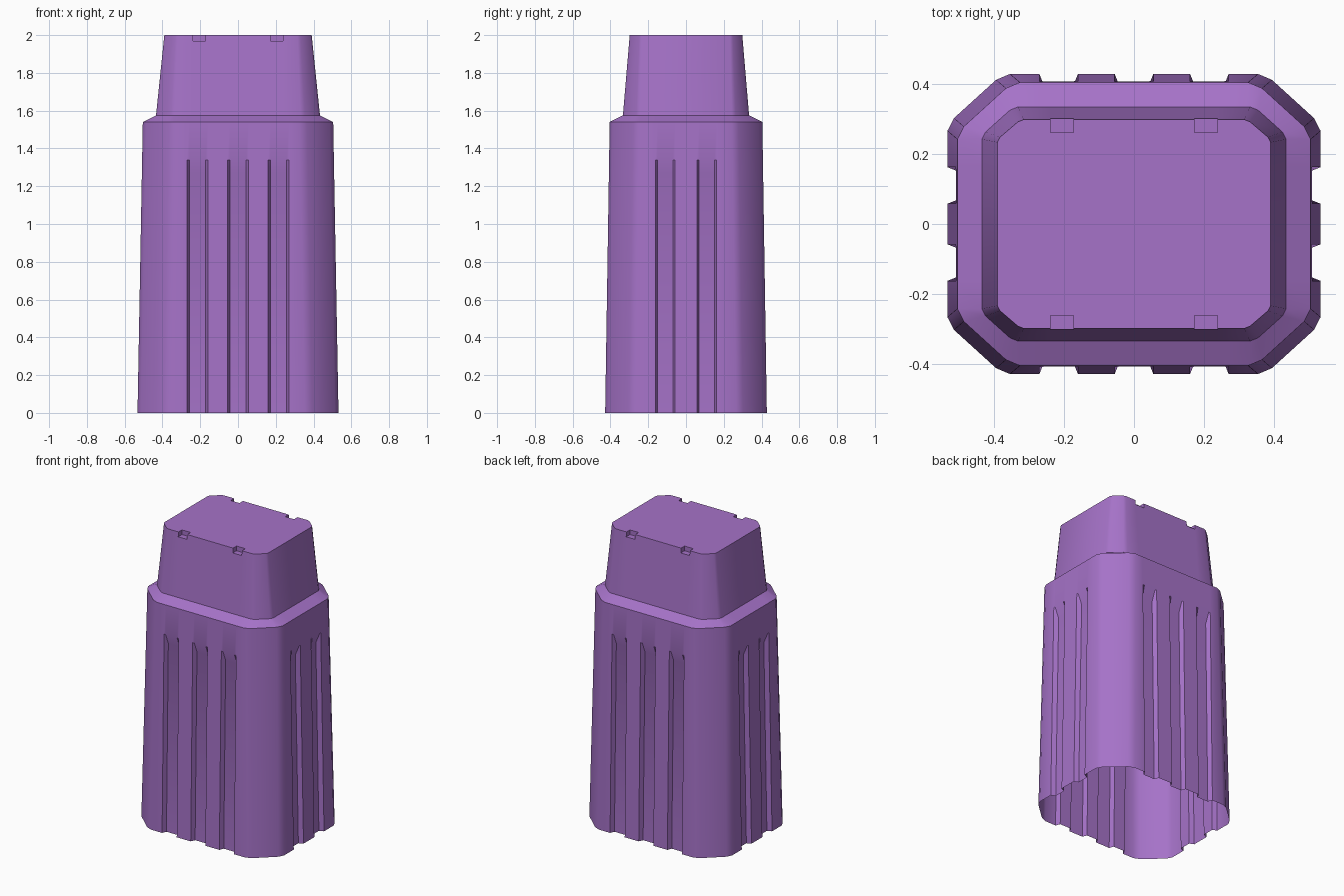
import bpy, bmesh

if "Cube" in bpy.data.objects:
    bpy.data.objects.remove(bpy.data.objects["Cube"])

mat = bpy.data.materials.new("purple")
mat.diffuse_color = (0.38, 0.17, 0.58, 1)
mat.use_nodes = True
mat.node_tree.nodes["Principled BSDF"].inputs["Base Color"].default_value = mat.diffuse_color


def outline(hx, hy, chx, chy, cuts_x, cuts_y, depth, slant):
    """Chamfered rectangle with recesses of the given depth; counter-clockwise.
    cuts_x sit on the front/back, cuts_y on the two ends: (centre, half width)."""
    ax, ay = hx - chx, hy - chy          # chamfer start points
    t = 0.16                             # softening of the chamfer corners
    half = []
    for c, w in cuts_x:                  # front side, left to right
        half += [(c - w, -hy), (c - w + slant, -hy + depth),
                 (c + w - slant, -hy + depth), (c + w, -hy)]
    half += [(ax - chx * t * .5, -hy), (ax + chx * t, -hy + chy * t * .7),
             (hx - chx * t * .7, -ay - chy * t), (hx, -ay + chy * t * .5)]
    for c, w in cuts_y:                  # right side, front to back
        half += [(hx, c - w), (hx - depth, c - w + slant),
                 (hx - depth, c + w - slant), (hx, c + w)]
    half += [(hx, ay - chy * t * .5), (hx - chx * t * .7, ay + chy * t),
             (ax + chx * t, hy - chy * t * .7), (ax - chx * t * .5, hy)]
    n = 4 * (len(cuts_x) + len(cuts_y)) + 4
    # opposite half: back cuts and left cuts by point symmetry
    return half + [(-x, -y) for x, y in half[:n]] + [(-x, -y) for x, y in half[n:]]


def loft(name, rings, cap=False, angle=0.52):
    bm = bmesh.new()
    loops = [[bm.verts.new((x, y, z)) for x, y in pts] for z, pts in rings]
    n = len(loops[0])
    for a, b in zip(loops, loops[1:]):
        for i in range(n):
            j = (i + 1) % n
            bm.faces.new((a[i], a[j], b[j], b[i]))
    if cap:
        bm.faces.new(loops[-1])
    bmesh.ops.remove_doubles(bm, verts=bm.verts[:], dist=1e-5)
    me = bpy.data.meshes.new(name)
    bm.to_mesh(me)
    bm.free()
    ob = bpy.data.objects.new(name, me)
    bpy.context.collection.objects.link(ob)
    me.materials.append(mat)
    bpy.ops.object.select_all(action='DESELECT')
    ob.select_set(True)
    bpy.context.view_layer.objects.active = ob
    bpy.ops.object.shade_smooth_by_angle(angle=angle)
    return ob


# Ribbed body, open underneath, with a sloping shoulder
grooves_x = [(-0.215, 0.055), (0, 0.055), (0.215, 0.055)]
grooves_y = [(-0.11, 0.052), (0.11, 0.052)]


def body(f, depth):
    """f = 0 at the ground, 1 at the shoulder"""
    return outline(0.532 - 0.028 * f, 0.428 - 0.024 * f, 0.165, 0.15,
                   grooves_x, grooves_y, depth, 0.012)


loft("ribbed_body", [
    (0, body(0, 0.03)),
    (1.27, body(1.27 / 1.54, 0.03)),
    (1.34, body(1.34 / 1.54, 0)),
    (1.54, body(1, 0)),
    (1.575, outline(0.434, 0.334, 0.095, 0.085, grooves_x, grooves_y, 0, 0.012)),
])

# Tapered crown with small notches along its front and back top edges
notches = [(-0.205, 0.033), (0.205, 0.033)]


def crown(z, depth):
    f = (z - 1.575) / 0.425
    return outline(0.434 - 0.044 * f, 0.334 - 0.036 * f,
                   0.095 - 0.025 * f, 0.085 - 0.025 * f, notches, [], depth, 0)


loft("tapered_crown", [
    (1.575, crown(1.575, 0)),
    (1.968, crown(1.968, 0)),
    (1.968, crown(1.968, 0.04)),
    (2.0, crown(2.0, 0.037)),
], cap=True)
